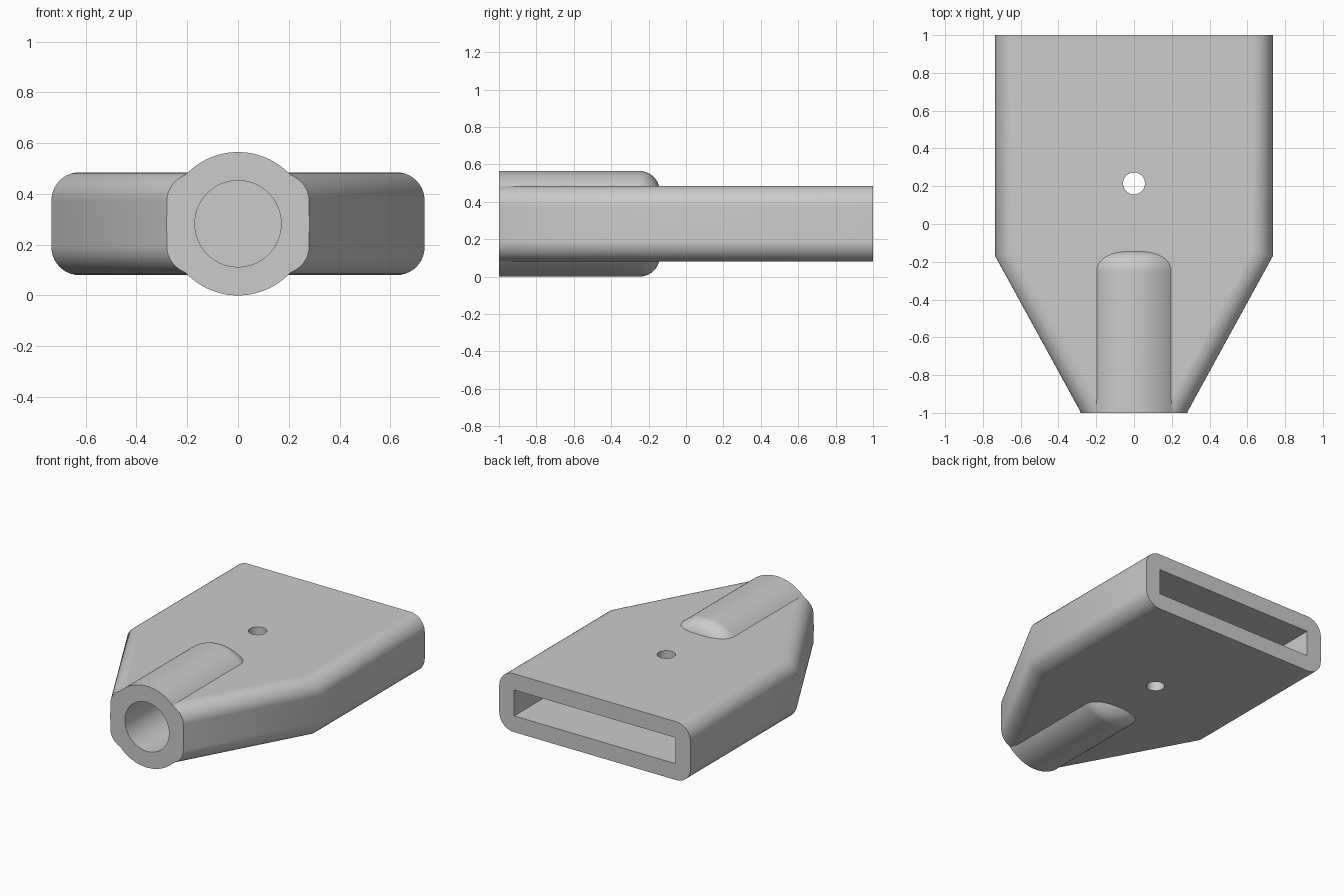
import bpy, bmesh, math
from mathutils import Matrix, Vector

cube = bpy.data.objects.get("Cube")
if cube:
    bpy.data.objects.remove(cube, do_unlink=True)

MID = 0.2825      # height of the centre plane
HALF = 0.2025     # half thickness of the flat body
ROUND = 0.11      # edge rounding radius
BARREL = 0.2825   # barrel radius

grey = bpy.data.materials.new("plain grey")
grey.use_nodes = True
colour = (0.6, 0.6, 0.6, 1)
grey.diffuse_color = colour
grey.node_tree.nodes["Principled BSDF"].inputs["Base Color"].default_value = colour


def finish(bm, name):
    bmesh.ops.recalc_face_normals(bm, faces=bm.faces)
    mesh = bpy.data.meshes.new(name)
    bm.to_mesh(mesh)
    bm.free()
    mesh.materials.append(grey)
    obj = bpy.data.objects.new(name, mesh)
    bpy.context.collection.objects.link(obj)
    return obj


def lathe(name, profile, centre, axis, steps=96):
    """Closed solid from (radius, distance along axis) points."""
    bm = bmesh.new()
    verts = [bm.verts.new((r, 0, d)) for r, d in profile]
    edges = [bm.edges.new(pair) for pair in zip(verts, verts[1:])]
    bmesh.ops.spin(bm, geom=verts + edges, cent=(0, 0, 0), axis=(0, 0, 1),
                   angle=math.tau, steps=steps)
    bmesh.ops.remove_doubles(bm, verts=bm.verts, dist=1e-5)
    turn = Vector((0, 0, 1)).rotation_difference(Vector(axis)).to_matrix().to_4x4()
    bm.transform(Matrix.Translation(centre) @ turn)
    return finish(bm, name)


def cylinder(name, radius, start, end, centre, axis, steps=96):
    return lathe(name, [(0, start), (radius, start), (radius, end), (0, end)],
                 centre, axis, steps)


def combine(target, tool, operation):
    mod = target.modifiers.new(tool.name, 'BOOLEAN')
    mod.operation = operation
    mod.solver = 'EXACT'
    mod.object = tool
    bpy.context.view_layer.objects.active = target
    bpy.ops.object.modifier_apply(modifier=mod.name)
    bpy.data.objects.remove(tool, do_unlink=True)


# Flat tapered body with rounded long edges
right_side = [(0.28, -1), (0.735, -0.17), (0.735, 1)]
outline = right_side + [(-x, y) for x, y in reversed(right_side)]
bm = bmesh.new()
base = bm.faces.new([bm.verts.new((x, y, MID - HALF)) for x, y in outline])
extruded = bmesh.ops.extrude_face_region(bm, geom=[base])["geom"]
bmesh.ops.translate(bm, vec=(0, 0, 2 * HALF),
                    verts=[v for v in extruded if isinstance(v, bmesh.types.BMVert)])
bmesh.ops.recalc_face_normals(bm, faces=bm.faces)
long_edges = [e for e in bm.edges
              if abs(e.verts[0].co.y - e.verts[1].co.y) > 0.1]
bmesh.ops.bevel(bm, geom=long_edges, offset=ROUND, offset_type='OFFSET',
                segments=10, profile=0.5, affect='EDGES')
body = finish(bm, "socket_body")

# Barrel with a filleted inner end
fillet = [(BARREL - ROUND + ROUND * math.cos(a), -0.25 + ROUND * math.sin(a))
          for a in (math.radians(9 * i) for i in range(11))]
barrel = lathe("barrel", [(0, -1), (BARREL, -1)] + fillet + [(0, -0.25 + ROUND)],
               (0, 0, MID), (0, 1, 0))
combine(body, barrel, 'UNION')

# Round blind bore in the front
bore = cylinder("bore_cutter", 0.17, -1.1, -0.25, (0, 0, MID), (0, 1, 0))
combine(body, bore, 'DIFFERENCE')

# Rectangular slot in the back
bm = bmesh.new()
bmesh.ops.create_cube(bm, size=1, matrix=Matrix.Translation((0, 0.5, MID))
                      @ Matrix.Diagonal((1.24, 1.2, 0.18, 1)))
combine(body, finish(bm, "slot_cutter"), 'DIFFERENCE')

# Vertical pin hole
pin = cylinder("pin_hole_cutter", 0.058, -0.1, 0.7, (0, 0.215, 0), (0, 0, 1), 48)
combine(body, pin, 'DIFFERENCE')

# Smooth rounded surfaces, crisp rims
bpy.ops.object.select_all(action='DESELECT')
body.select_set(True)
bpy.context.view_layer.objects.active = body
bpy.ops.object.shade_smooth_by_angle(angle=math.radians(30))
weighted = body.modifiers.new("even shading", 'WEIGHTED_NORMAL')
weighted.keep_sharp = True
